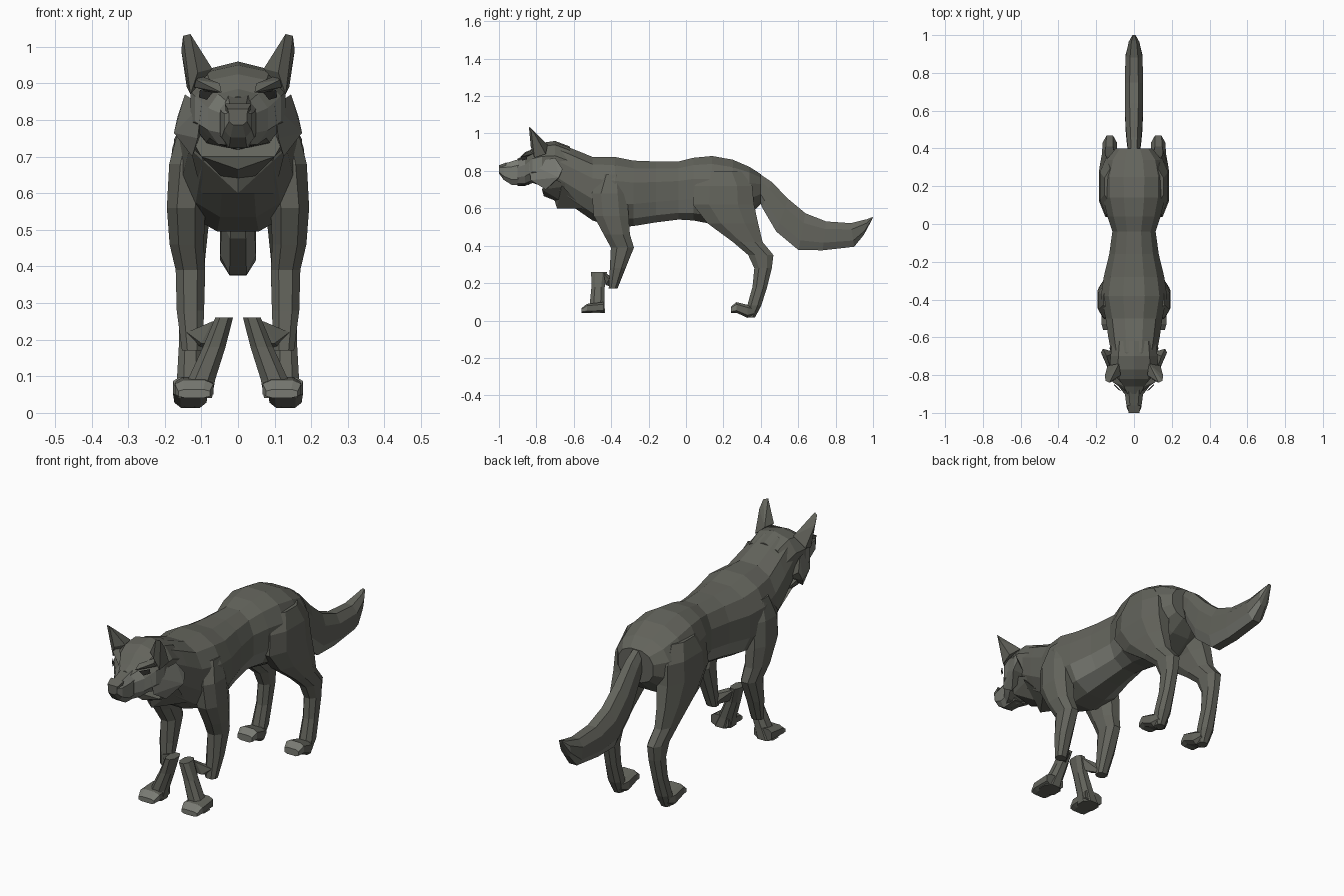
import bpy, bmesh, math
from mathutils import Vector

cube = bpy.data.objects.get("Cube")
if cube:
    bpy.data.objects.remove(cube, do_unlink=True)


def material(name, colour):
    mat = bpy.data.materials.new(name)
    mat.use_nodes = True
    mat.diffuse_color = (*colour, 1)
    mat.node_tree.nodes["Principled BSDF"].inputs["Base Color"].default_value = (*colour, 1)
    return mat


FUR = material("dark grey fur", (.125, .127, .107))
PALE = material("paler grey fur", (.19, .195, .17))
DARK = material("dark eye", (.02, .02, .018))


def finish(name, bm, mats, rule=None):
    """Turn a bmesh into an object; the rule gives each face its material slot."""
    bmesh.ops.recalc_face_normals(bm, faces=bm.faces)
    bm.normal_update()
    for face in bm.faces:
        face.material_index = rule(face.calc_center_median(), face.normal) if rule else 0
    mesh = bpy.data.meshes.new(name)
    bm.to_mesh(mesh)
    bm.free()
    for mat in mats:
        mesh.materials.append(mat)
    obj = bpy.data.objects.new(name, mesh)
    bpy.context.collection.objects.link(obj)
    return obj


def loft(name, rings, mats=(FUR,), rule=None):
    """Skin a chain of rings, each a list of equally many points."""
    bm = bmesh.new()
    loops = [[bm.verts.new(p) for p in ring] for ring in rings]
    count = len(loops[0])
    for a, b in zip(loops, loops[1:]):
        for i in range(count):
            j = (i + 1) % count
            bm.faces.new((a[i], a[j], b[j], b[i]))
    bm.faces.new(loops[0])
    bm.faces.new(loops[-1])
    return finish(name, bm, mats, rule)


def hull(name, points, mats=(FUR,), rule=None):
    """Faceted solid around a few points."""
    bm = bmesh.new()
    for p in points:
        bm.verts.new(p)
    bmesh.ops.convex_hull(bm, input=bm.verts)
    return finish(name, bm, mats, rule)


def soft(value, power):
    return math.copysign(abs(value) ** power, value)


def oval(sides, power=1.0):
    """Unit oval, squarer as the power drops."""
    turns = [math.tau * (i + .5) / sides for i in range(sides)]
    return [(soft(math.cos(t), power), soft(math.sin(t), power)) for t in turns]


def upright(y, top, low, half, sides=12, power=.85, x=0):
    """Ring facing along the body."""
    mid, tall = (top + low) / 2, (top - low) / 2
    return [(x + half * u, y, mid + tall * v) for u, v in oval(sides, power)]


def level(x, y, z, wide, deep, sides=8):
    """Horizontal ring for a limb."""
    return [(x + wide * u, y + deep * v, z) for u, v in oval(sides, .85)]


def both_sides(build):
    for side, word in ((1, "left"), (-1, "right")):
        build(side, word)


# Torso from neck to rump, with a paler belly
torso = [(-.76, .94, .74, .09), (-.68, .95, .66, .125), (-.6, .92, .6, .14),
         (-.5, .88, .53, .155), (-.38, .88, .49, .18), (-.28, .86, .5, .165),
         (-.16, .855, .52, .135), (-.04, .855, .535, .118), (.04, .875, .53, .145),
         (.14, .885, .51, .17), (.25, .865, .51, .172), (.34, .825, .56, .15),
         (.4, .785, .62, .1)]
loft("torso", [upright(*s) for s in torso], (FUR, PALE),
     lambda c, n: int(-.3 < c.y < .05 and c.z < .63 and abs(n.x) > .4))

# Head and muzzle
head = [(-.9, .865, .72, .052), (-.86, .885, .72, .085), (-.82, .925, .735, .122),
        (-.77, .95, .72, .135), (-.7, .96, .71, .13), (-.62, .93, .68, .12)]
loft("head", [upright(*s, sides=10) for s in head], (FUR, PALE),
     lambda c, n: int(c.y < -.75 and c.z < .85 and abs(n.x) > .4))
muzzle = [(-1, .83, .785, .026), (-.975, .84, .75, .04), (-.93, .855, .72, .047),
          (-.84, .885, .72, .058)]
loft("muzzle", [upright(*s, sides=8, power=.7) for s in muzzle], (FUR, PALE),
     lambda c, n: int(abs(n.x) > .6))
hull("nose", [(s * w, y, z) for s in (-1, 1)
              for w, y, z in ((.028, -1, .83), (.02, -1, .8), (.036, -.96, .845), (.03, -.97, .8))])

# Throat ruff: two overlapping wedges of fur
hull("upper_ruff", [(-.14, -.74, .77), (.14, -.74, .77), (-.1, -.77, .7), (.1, -.77, .7),
                    (0, -.76, .665), (-.12, -.62, .72), (.12, -.62, .72), (0, -.6, .6)])
hull("lower_ruff", [(-.13, -.66, .72), (.13, -.66, .72), (0, -.72, .7),
                    (0, -.69, .6), (-.1, -.55, .6), (.1, -.55, .6)])


def face_details(s, word):
    # Ear with a pointed tip
    hull(word + "_ear", [(s * x, y, z) for x, y, z in (
        (.15, -.83, 1.03), (.13, -.84, 1.035), (.155, -.805, .99), (.07, -.8, .94),
        (.13, -.81, .87), (.08, -.74, .94), (.14, -.75, .89), (.11, -.83, .93))])
    # Swept-back cheek fur
    hull(word + "_cheek", [(s * x, y, z) for x, y, z in (
        (.1, -.84, .84), (.11, -.83, .75), (.125, -.75, .7), (.175, -.68, .765),
        (.165, -.66, .81), (.145, -.7, .87), (.1, -.68, .76))], (FUR, PALE),
        lambda c, n: int(n.y < 0 and n.z > -.5))
    # Heavy brow above a sunken eye
    hull(word + "_brow", [(s * x, y, z) for x, y, z in (
        (.045, -.885, .875), (.05, -.86, .9), (.115, -.835, .91), (.12, -.82, .89),
        (.1, -.8, .92), (.07, -.85, .875))])
    hull(word + "_eye", [(s * x, y, z) for x, y, z in (
        (.068, -.884, .876), (.085, -.876, .855), (.107, -.851, .862), (.104, -.848, .882),
        (.085, -.868, .868))], (DARK,))


both_sides(face_details)


def front_leg(s, word):
    # Shoulder and forearm
    upper = [(.11, -.4, .78, .055, .06), (.13, -.41, .68, .062, .1),
             (.142, -.4, .56, .056, .1), (.14, -.37, .46, .05, .075),
             (.13, -.34, .39, .043, .066), (.13, -.365, .28, .04, .045),
             (.125, -.39, .17, .03, .025)]
    loft(word + "_front_upper_leg", [level(s * x, *r) for x, *r in upper])
    # Bent wrist joining forearm and foot
    hull(word + "_wrist", [(s * x, y, z) for x, y, z in (
        (.03, -.43, .255), (.07, -.44, .25), (.14, -.41, .22), (.15, -.37, .21),
        (.12, -.37, .17), (.06, -.43, .19), (.1, -.43, .19))])
    # Foot leaning outward to the paw
    lower = [(.038, -.465, .26, .026, .045), (.065, -.47, .18, .033, .038),
             (.1, -.475, .09, .04, .042), (.118, -.48, .04, .05, .05)]
    loft(word + "_front_lower_leg", [level(s * x, *r) for x, *r in lower])
    paw = [(-.56, .065, .04, .045), (-.53, .09, .04, .055), (-.44, .1, .04, .052)]
    loft(word + "_front_paw", [upright(*p, sides=8, power=.6, x=s * .12) for p in paw],
         (FUR, PALE), lambda c, n: int(n.z > -.5 and c.y < -.5))


def hind_leg(s, word):
    # Thigh, hock and shank
    rings = [(.1, .2, .8, .06, .1), (.115, .2, .72, .07, .165),
             (.12, .2, .62, .07, .175), (.13, .25, .52, .054, .145),
             (.13, .33, .42, .043, .085), (.128, .4, .35, .04, .072),
             (.128, .412, .28, .036, .05), (.13, .395, .18, .034, .042),
             (.132, .365, .08, .038, .04), (.132, .345, .015, .025, .025)]
    loft(word + "_hind_leg", [level(s * x, *r) for x, *r in rings])
    paw = [(.24, .075, .04, .042), (.27, .1, .04, .05), (.33, .085, .012, .046),
           (.37, .07, .03, .03)]
    loft(word + "_hind_paw", [upright(*p, sides=8, power=.6, x=s * .13) for p in paw],
         (FUR, PALE), lambda c, n: int(n.z > -.5 and c.y < .3))


both_sides(front_leg)
both_sides(hind_leg)

# Tail: rings between an upper and a lower edge, paler low on its sides
edges = [((.36, .81), (.37, .7), .03), ((.46, .745), (.405, .6), .04),
         ((.55, .655), (.48, .47), .048), ((.64, .58), (.6, .37), .052),
         ((.75, .535), (.73, .37), .052), ((.88, .525), (.9, .39), .048),
         ((.97, .545), (.95, .455), .03), ((1, .555), (.995, .54), .01)]
tail = []
for (ty, tz), (by, bz), half in edges:
    top, low = Vector((0, ty, tz)), Vector((0, by, bz))
    tail.append([(top + low) / 2 + (top - low) / 2 * v + Vector((half * u, 0, 0))
                 for u, v in oval(8, .85)])
loft("tail", tail, (FUR, PALE), lambda c, n: int(abs(n.x) > .4 and n.z < -.05))
